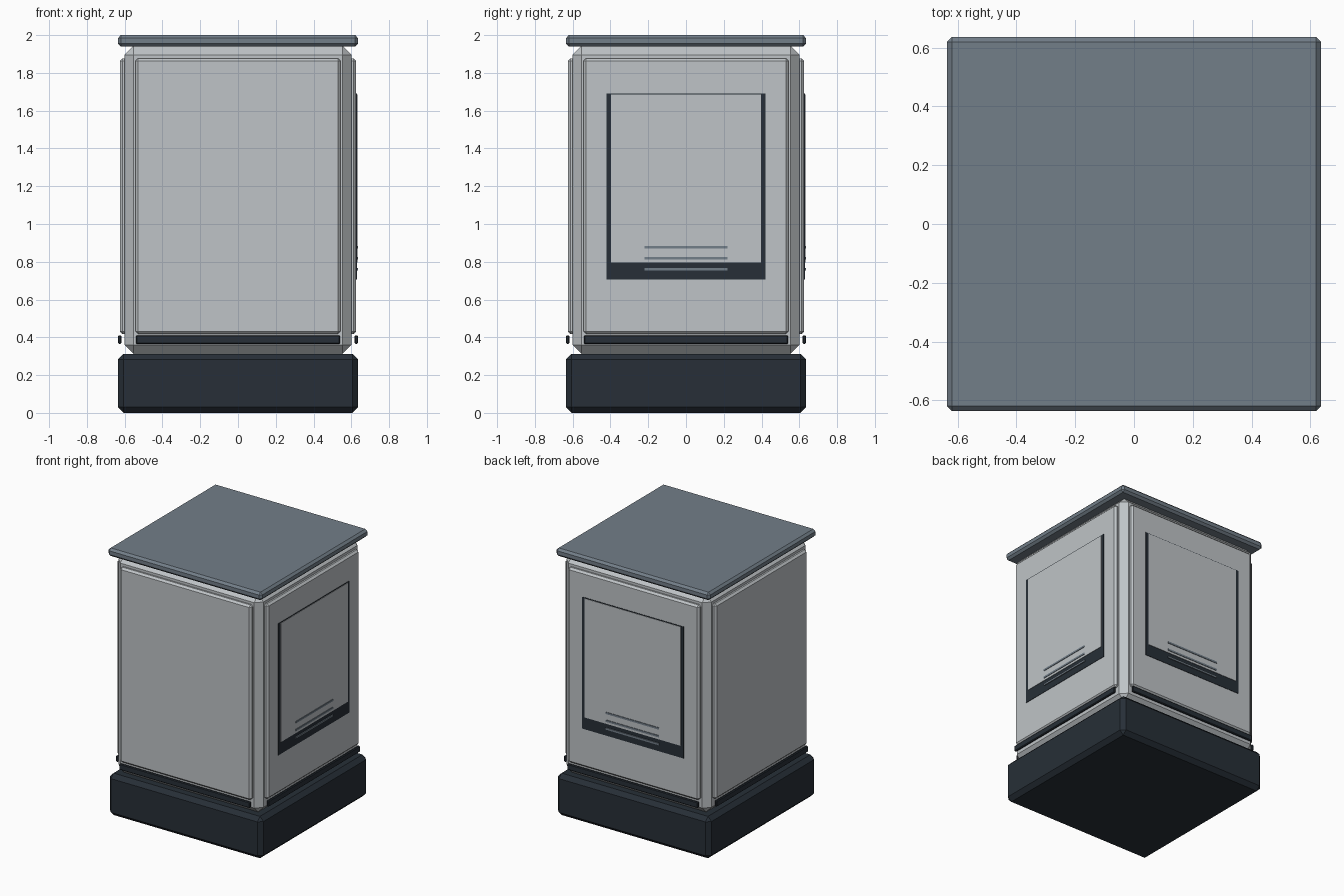
import bpy, bmesh, math
from mathutils import Matrix, Vector

if "Cube" in bpy.data.objects:
    bpy.data.objects.remove(bpy.data.objects["Cube"])


def material(name, rgb):
    m = bpy.data.materials.new(name)
    m.diffuse_color = (*rgb, 1)
    m.use_nodes = True
    m.node_tree.nodes["Principled BSDF"].inputs["Base Color"].default_value = m.diffuse_color
    return m


pale = material("pale_metal", (0.52, 0.55, 0.57))
slate = material("slate_metal", (0.17, 0.21, 0.25))
dark = material("dark_metal", (0.02, 0.028, 0.038))


def box(name, lo, hi, bevel, mat, turn=0):
    """Chamfered box between two corners, turned about z by quarter turns."""
    lo, hi = Vector(lo), Vector(hi)
    bm = bmesh.new()
    bmesh.ops.create_cube(bm, size=1)
    bmesh.ops.scale(bm, vec=hi - lo, verts=bm.verts)
    bmesh.ops.translate(bm, vec=(lo + hi) / 2, verts=bm.verts)
    if bevel:
        bmesh.ops.bevel(bm, geom=bm.edges[:], offset=bevel, segments=1,
                        affect='EDGES', profile=0.5)
    bm.transform(Matrix.Rotation(turn * math.pi / 2, 4, 'Z'))
    mesh = bpy.data.meshes.new(name)
    bm.to_mesh(mesh)
    bm.free()
    mesh.materials.append(mat)
    ob = bpy.data.objects.new(name, mesh)
    bpy.context.collection.objects.link(ob)
    return ob


# Plinth, main body and lid
box("plinth", (-.636, -.636, 0), (.636, .636, .313), .03, dark)
box("body", (-.6, -.6, .313), (.6, .6, 1.942), .046, pale)
box("lid", (-.636, -.636, 1.94), (.636, .636, 2), .016, slate)

# Every side, modelled facing -y then turned: front, right, back, left
for turn, side in enumerate(("front", "right", "back", "left")):
    box(side + "_panel", (-.543, -.626, .418), (.543, -.586, 1.877), .014, pale, turn)
    box(side + "_trim", (-.541, -.634, .366), (.541, -.616, .411), .005, dark, turn)
    # Only the right and back sides carry a display
    if side in ("right", "back"):
        box(side + "_display_backing", (-.42, -.629, .705), (.42, -.615, 1.69), 0, dark, turn)
        box(side + "_display_sheet", (-.397, -.632, .795), (.397, -.62, 1.685), 0, pale, turn)
        for i in range(3):
            z = .76 + i * .0585
            box(f"{side}_display_slat_{i + 1}", (-.22, -.636, z - .007),
                (.22, -.626, z + .007), 0, slate, turn)
